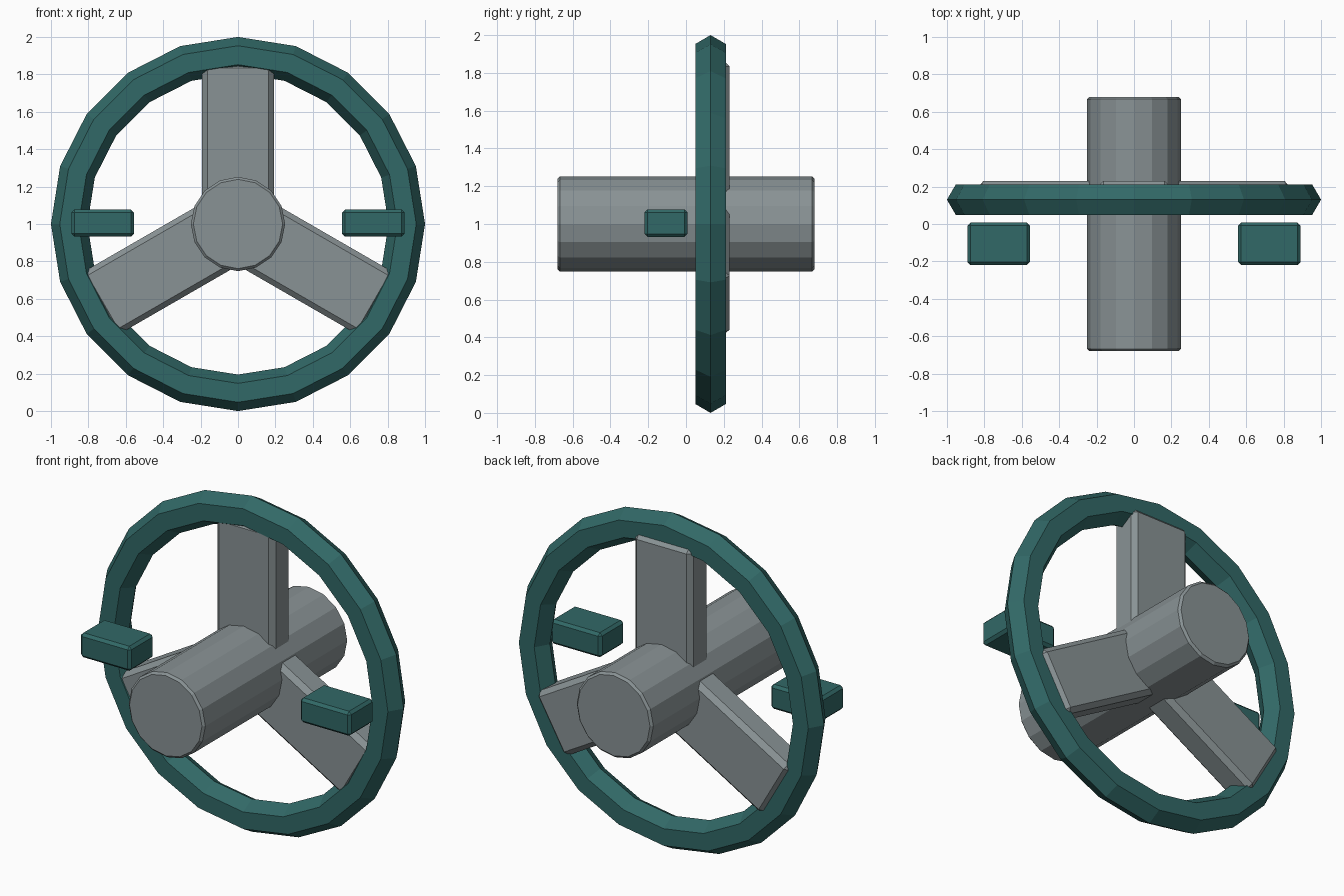
import bpy, bmesh, math
from mathutils import Matrix, Vector

if "Cube" in bpy.data.objects:
    bpy.data.objects.remove(bpy.data.objects["Cube"])


def material(name, rgb):
    m = bpy.data.materials.new(name)
    m.diffuse_color = (*rgb, 1)
    m.use_nodes = True
    m.node_tree.nodes["Principled BSDF"].inputs["Base Color"].default_value = m.diffuse_color
    return m


teal = material("dark teal", (0.031, 0.140, 0.135))
grey = material("steel grey", (0.250, 0.290, 0.300))
CZ = 1.0       # height of the wheel axis
RIM_Y = 0.13   # depth of the rim plane


def add(name, bm, mat):
    bmesh.ops.recalc_face_normals(bm, faces=bm.faces)
    me = bpy.data.meshes.new(name)
    bm.to_mesh(me)
    bm.free()
    me.materials.append(mat)
    ob = bpy.data.objects.new(name, me)
    bpy.context.collection.objects.link(ob)
    return ob


def bevelled_box(name, lo, hi, bevel, mat, matrix=Matrix()):
    lo, hi = Vector(lo), Vector(hi)
    bm = bmesh.new()
    bmesh.ops.create_cube(bm, size=1)
    bmesh.ops.scale(bm, vec=hi - lo, verts=bm.verts)
    bmesh.ops.translate(bm, vec=(lo + hi) / 2, verts=bm.verts)
    bmesh.ops.bevel(bm, geom=bm.edges[:], offset=bevel, segments=1, affect='EDGES')
    bm.transform(matrix)
    return add(name, bm, mat)


# Rim: hexagonal section swept round 20 segments
section = [(1.0, 0), (0.953, 0.081), (0.852, 0.081),
           (0.805, 0), (0.852, -0.081), (0.953, -0.081)]
bm = bmesh.new()
N = 20
rings = []
for i in range(N):
    a = 2 * math.pi * i / N
    rings.append([bm.verts.new((r * math.cos(a), RIM_Y + y, CZ + r * math.sin(a)))
                  for r, y in section])
for i in range(N):
    p, q = rings[i], rings[(i + 1) % N]
    for j in range(6):
        k = (j + 1) % 6
        bm.faces.new((p[j], p[k], q[k], q[j]))
add("rim", bm, teal)

# Hub: 16-sided column along y with a small chamfer on both ends
bm = bmesh.new()
bmesh.ops.create_cone(bm, cap_ends=True, segments=16, radius1=0.252, radius2=0.252, depth=1.36)
caps = [e for e in bm.edges if abs(e.verts[0].co.z - e.verts[1].co.z) < 1e-4]
bmesh.ops.bevel(bm, geom=caps, offset=0.013, segments=1, affect='EDGES')
bm.transform(Matrix.Translation((0, 0, CZ)) @ Matrix.Rotation(math.pi / 2, 4, 'X'))
add("hub", bm, grey)

# Three spokes, 120 degrees apart
for i in range(3):
    m = Matrix.Translation((0, 0, CZ)) @ Matrix.Rotation(i * 2 * math.pi / 3, 4, 'Y')
    bevelled_box(f"spoke_{i + 1}", (-0.192, 0.054, 0.1), (0.192, 0.231, 0.862), 0.028, grey, m)

# Shift paddles on both sides, in front of the rim
for side, x0, x1 in (("left", -0.89, -0.557), ("right", 0.557, 0.89)):
    bevelled_box(f"paddle_{side}", (x0, -0.22, 0.932), (x1, 0.008, 1.078), 0.016, teal)
